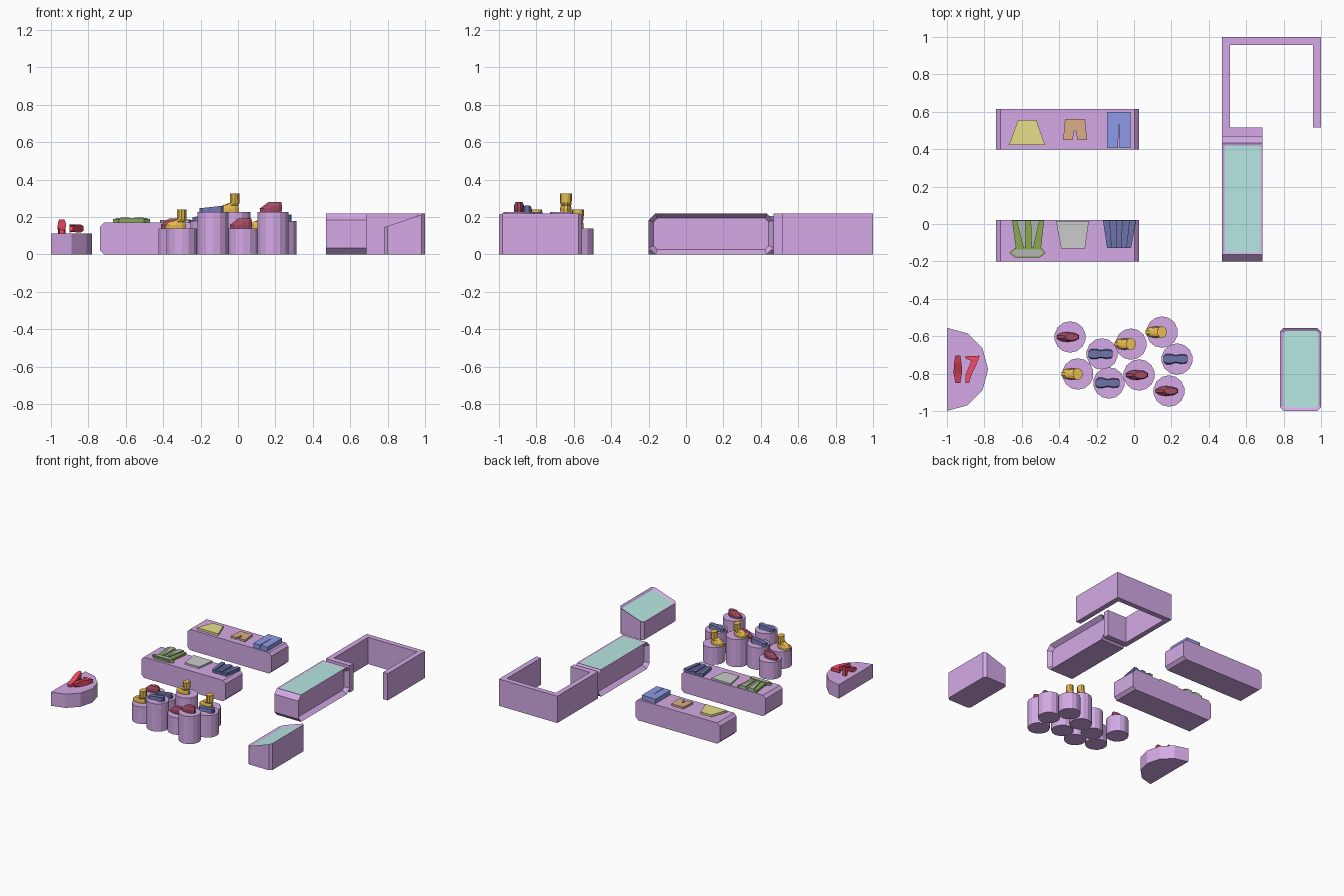
import bpy, bmesh, math
from mathutils import Matrix, Vector

if "Cube" in bpy.data.objects:
    bpy.data.objects.remove(bpy.data.objects["Cube"])

COLS = {"purple": (.66, .40, .79), "glass": (.47, .80, .76), "red": (.85, .07, .13),
        "maroon": (.38, .07, .13), "orange": (.80, .50, .08), "navy": (.15, .17, .40),
        "yellow": (.80, .74, .25), "rust": (.70, .42, .24), "blue": (.27, .33, .80),
        "grey": (.60, .60, .60), "green": (.25, .40, .08), "dark_grey": (.45, .47, .45)}
MATS = {}
for k, c in COLS.items():
    MATS[k] = bpy.data.materials.new(k)
    MATS[k].diffuse_color = (*c, 1)


def finish(name, bm, *cols):
    bmesh.ops.recalc_face_normals(bm, faces=bm.faces)
    me = bpy.data.meshes.new(name)
    bm.to_mesh(me)
    bm.free()
    for c in cols:
        me.materials.append(MATS[c])
    ob = bpy.data.objects.new(name, me)
    bpy.context.collection.objects.link(ob)
    return ob


def prism(bm, pts, a, b, plane="xy"):
    """Extrude an outline along the axis that is missing from the plane name."""
    put = {"xy": lambda u, v, w: (u, v, w), "xz": lambda u, v, w: (u, w, v),
           "yz": lambda u, v, w: (w, u, v)}[plane]
    lo = [bm.verts.new(put(u, v, a)) for u, v in pts]
    hi = [bm.verts.new(put(u, v, b)) for u, v in pts]
    n = len(pts)
    faces = [bm.faces.new(lo), bm.faces.new(hi)]
    faces += [bm.faces.new((lo[i], lo[(i + 1) % n], hi[(i + 1) % n], hi[i])) for i in range(n)]
    bmesh.ops.recalc_face_normals(bm, faces=faces)
    return faces


def solid(name, pts, a, b, col, plane="xy"):
    bm = bmesh.new()
    prism(bm, pts, a, b, plane)
    return finish(name, bm, col)


def octagon(x0, x1, y0, y1, c):
    return [(x0 + c, y0), (x1 - c, y0), (x1, y0 + c), (x1, y1 - c),
            (x1 - c, y1), (x0 + c, y1), (x0, y1 - c), (x0, y0 + c)]


def loft(bm, rings, n=8, at=(0, 0, 0)):
    """Stack of elliptical rings (cx, z, rx, ry) closed at both ends."""
    loops = []
    for cx, z, rx, ry in rings:
        loops.append([bm.verts.new((at[0] + cx + rx * math.cos(2 * math.pi * (i + .5) / n),
                                    at[1] + ry * math.sin(2 * math.pi * (i + .5) / n),
                                    at[2] + z)) for i in range(n)])
    for p, q in zip(loops, loops[1:]):
        for i in range(n):
            bm.faces.new((p[i], p[(i + 1) % n], q[(i + 1) % n], q[i]))
    bm.faces.new(loops[0])
    bm.faces.new(loops[-1])


# counter wall wrapping round the till area
H = .22
solid("counter_wall", [(.47, .468), (.688, .468), (.688, .515), (.513, .515), (.513, .957),
                       (.957, .957), (.957, .515), (1, .515), (1, 1), (.47, 1)], 0, H, "purple")

# long glass-topped counter with recessed sides
bm = bmesh.new()
faces = prism(bm, octagon(-.2, .468, 0, H, .036), .47, .688, "yz")
bm.normal_update()
top = max(faces, key=lambda f: f.calc_center_median().z)
bmesh.ops.inset_region(bm, faces=[top], thickness=.018, depth=-.004)
top.material_index = 1
for f in faces[:2]:
    bmesh.ops.inset_region(bm, faces=[f], thickness=.028, depth=-.035)
finish("glass_counter", bm, "purple", "glass")

# sloping display case
bm = bmesh.new()
faces = prism(bm, octagon(.78, 1, -1, -.555, .02), 0, H)
for v in faces[1].verts:
    v.co.z = .145 + (v.co.x - .78) / .22 * .075
bm.normal_update()
bmesh.ops.inset_region(bm, faces=[faces[1]], thickness=.019, depth=-.012)
faces[1].material_index = 1
finish("sloped_display_case", bm, "purple", "glass")

# two clothing tables with chamfered ends
T = .171
for name, y0, y1 in (("front_table", -.2, .022), ("back_table", .397, .615)):
    solid(name, octagon(-.738, .027, 0, T, .023), y0, y1, "purple", "xz")

# half-round podium
solid("half_round_podium",
      [(-1 + .22 * math.cos(math.radians(a)), -.777 + .222 * math.sin(math.radians(a)))
       for a in range(-90, 91, 30)], 0, .113, "purple")


# shoes, built at a local origin on top of each stand
def slipper(at, i):
    bm = bmesh.new()
    loft(bm, [(-.003, 0, .06, .025), (-.003, .018, .063, .027), (.008, .036, .05, .026),
              (.018, .053, .036, .018)], 10, at)
    finish(f"slipper_{i}", bm, "maroon")


def boot(at, i):
    bm = bmesh.new()
    loft(bm, [(-.025, 0, .058, .03), (-.025, .018, .058, .031), (-.018, .034, .045, .027),
              (.007, .05, .027, .031), (.007, .1, .026, .032)], 10, at)
    finish(f"boot_{i}", bm, "orange")


def sneaker(at, i):
    bm = bmesh.new()
    half = [(-.065, .015), (-.05, .028), (-.025, .028), (0, .02), (.03, .026), (.055, .024), (.065, .012)]
    pts = half + [(x, -y) for x, y in reversed(half)]
    faces = prism(bm, [(at[0] + x, at[1] + y) for x, y in pts], at[2], at[2] + .02)
    for v in faces[1].verts:
        v.co.z += .014 * (v.co.x - at[0] + .065) / .13
        v.co.y = at[1] + (v.co.y - at[1]) * .8
    finish(f"sneaker_{i}", bm, "navy")


# cluster of round shoe stands
STANDS = [(-.342, -.604, .14, slipper), (-.171, -.695, .18, sneaker), (-.016, -.642, .227, boot),
          (.15, -.578, .14, boot), (.23, -.722, .18, sneaker), (-.3, -.802, .14, boot),
          (-.134, -.85, .227, sneaker), (.027, -.807, .14, slipper), (.187, -.893, .227, slipper)]
for i, (x, y, h, shoe) in enumerate(STANDS):
    bm = bmesh.new()
    loft(bm, [(0, 0, .084, .084), (0, h, .084, .084)], 14, (x, y, 0))
    finish(f"shoe_stand_{i}", bm, "purple")
    shoe((x - .008, y, h), i)

# pair of heeled shoes: one upright, one lying on its side
heel = [(-.073, 0), (-.03, 0), (.045, .03), (.058, 0), (.07, 0), (.073, .075),
        (.03, .06), (-.02, .035), (-.073, .018)]


def heeled_shoe(name, mtx):
    bm = bmesh.new()
    prism(bm, heel, -.026, .026, "yz")
    for v in bm.verts:
        v.co.x *= 1 - .5 * min(1, abs(v.co.y) / .073)
    bm.transform(mtx)
    finish(name, bm, "red")


heeled_shoe("upright_heel", Matrix.Translation((-.942, -.777, .113)))
heeled_shoe("lying_heel", Matrix.Translation((-.9, -.777, .139)) @ Matrix.Rotation(math.pi / 2, 4, "Y"))

# folded clothes on the back table
solid("yellow_skirt", [(-.62, .556), (-.523, .556), (-.475, .422), (-.668, .422)], T, T + .017, "yellow")
solid("rust_shorts", [(-.369, .561), (-.262, .561), (-.251, .449), (-.302, .449), (-.31, .497),
                      (-.321, .497), (-.328, .449), (-.379, .449)], T, T + .016, "rust")
solid("blue_trousers", [(-.144, .599), (-.018, .599), (-.018, .406), (-.078, .406), (-.08, .535),
                        (-.083, .535), (-.085, .406), (-.144, .406)], T, T + .036, "blue")


# clothes on the front table; pleats are tapered strips of alternating height
def pleats(name, xa, xb, ca, cb, strips):
    y0, y1 = .018, -.128
    for i, (s, e, s2, e2, h, col) in enumerate(strips):
        mix = lambda a, b, t: a + (b - a) * t
        solid(f"{name}_{i}", [(mix(xa, xb, s), y0), (mix(xa, xb, e), y0),
                              (mix(ca, cb, e2), y1), (mix(ca, cb, s2), y1)], T, T + h, col)


solid("grey_skirt", [(-.417, .016), (-.241, .016), (-.262, -.13), (-.39, -.13)], T, T + .014, "grey")
pleats("navy_pleat", -.166, .01, -.144, -.016,
       [(i / 5, (i + 1) / 5, i / 5, (i + 1) / 5, .026 if i % 2 == 0 else .016, "navy") for i in range(5)])
pleats("striped_pleat", -.652, -.481, -.632, -.497,
       [(0, .14, 0, .3, .018, "green"), (.14, .42, .3, .38, .028, "dark_grey"),
        (.42, .58, .38, .62, .018, "green"), (.58, .86, .62, .7, .028, "dark_grey"),
        (.86, 1, .7, 1, .018, "green")])
solid("striped_waistband", [(-.668, -.155), (-.636, -.128), (-.497, -.128), (-.471, -.155),
                            (-.502, -.178), (-.636, -.178)], T, T + .018, "green")
solid("waistband_face", [(-.655, -.155), (-.631, -.136), (-.502, -.136), (-.484, -.155),
                         (-.506, -.17), (-.631, -.17)], T, T + .024, "dark_grey")

for m in bpy.data.materials:
    if m.users and not m.is_grease_pencil:
        m.use_nodes = True
        m.node_tree.nodes["Principled BSDF"].inputs["Base Color"].default_value = m.diffuse_color
